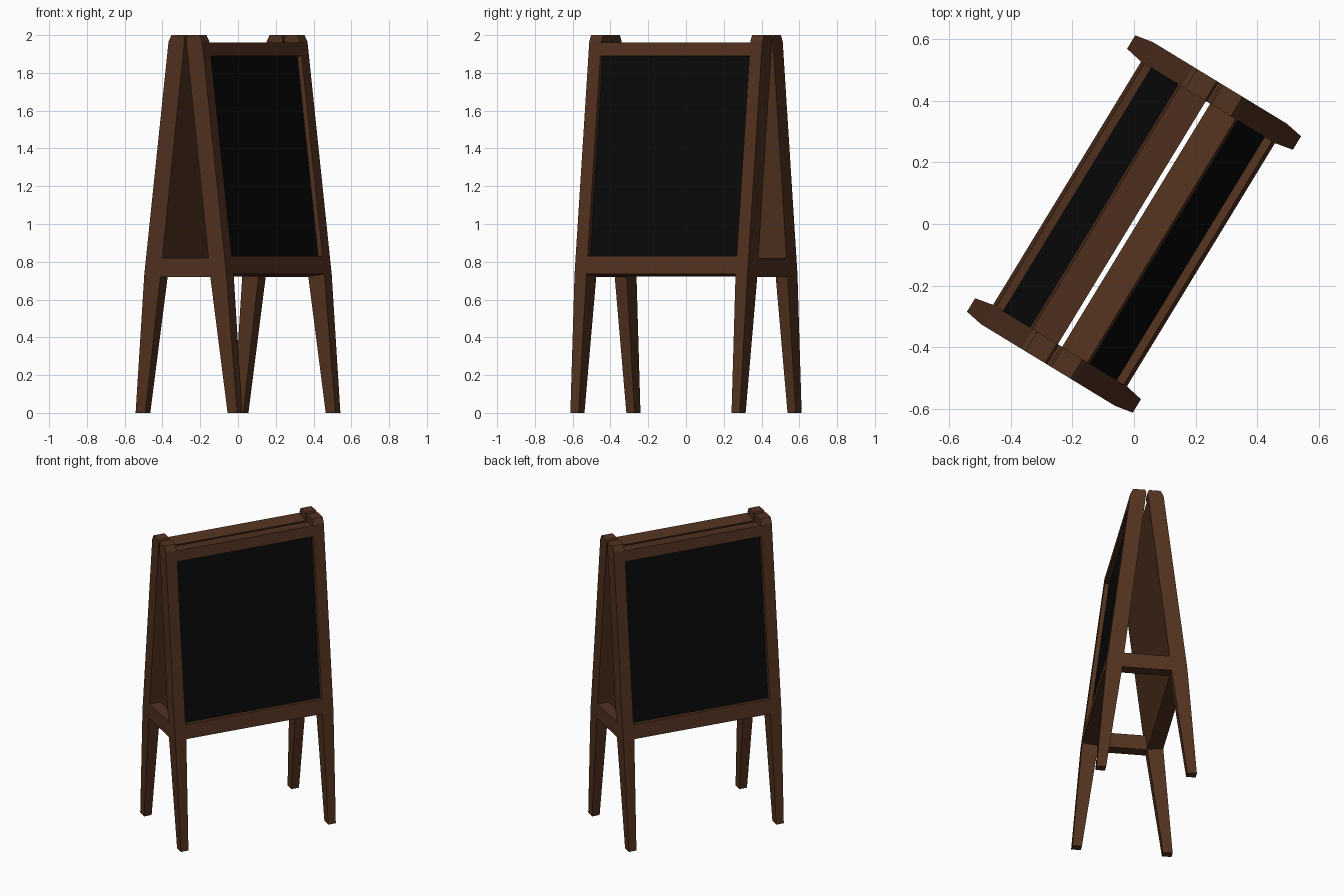
import bpy, bmesh, math

if "Cube" in bpy.data.objects:
    bpy.data.objects.remove(bpy.data.objects["Cube"])

# The sign is turned about z: u runs along its width, v across its depth
ANG = math.atan2(0.854, 0.52)
CA, SA = math.cos(ANG), math.sin(ANG)


def place(u, v, z):
    return (u * CA + v * SA, u * SA - v * CA, z)


def material(name, rgb):
    m = bpy.data.materials.new(name)
    m.diffuse_color = (*rgb, 1)
    m.use_nodes = True
    m.node_tree.nodes["Principled BSDF"].inputs["Base Color"].default_value = m.diffuse_color
    return m


WOOD = material("dark_wood", (0.085, 0.032, 0.014))
BLACK = material("chalkboard_black", (0.003, 0.003, 0.003))


def loft(name, rings, mat):
    """Closed solid through rings of (u, v, z) points."""
    bm = bmesh.new()
    loops = [[bm.verts.new(place(*p)) for p in r] for r in rings]
    n = len(rings[0])
    for a, b in zip(loops, loops[1:]):
        for i in range(n):
            j = (i + 1) % n
            bm.faces.new((a[i], a[j], b[j], b[i]))
    bm.faces.new(loops[0])
    bm.faces.new(loops[-1])
    bmesh.ops.recalc_face_normals(bm, faces=bm.faces)
    me = bpy.data.meshes.new(name)
    bm.to_mesh(me)
    bm.free()
    me.materials.append(mat)
    ob = bpy.data.objects.new(name, me)
    bpy.context.collection.objects.link(ob)


def bar(name, profile, u0, u1, mat, side=1):
    """Profile of (v, z) points extruded along u."""
    loft(name, [[(u, v * side, z) for v, z in profile] for u in (u0, u1)], mat)


def outer(z):
    return 0.1 + (2 - z) * 0.122


def inner(z):
    return 0.003 + (1.99 - z) * 0.1195


U0, U1 = 0.462, 0.536
RECESS = 0.027

# Tapered leg sections: inner v, inner z, outer v, outer z, u range
LEG = [(0.255, 0, 0.315, 0, 0.474, 0.525),
       (inner(0.72), 0.72, outer(0.735), 0.735, U0, U1),
       (0.004, 1.98, outer(1.965), 1.965, U0, U1),
       (0.012, 2.0, 0.086, 2.0, U0, U1)]

for side, sn in ((1, "front"), (-1, "back")):
    for end, en in ((1, "right"), (-1, "left")):
        rings = [[(end * a, side * vi, zi), (end * b, side * vi, zi),
                  (end * b, side * vo, zo), (end * a, side * vo, zo)]
                 for vi, zi, vo, zo, a, b in LEG]
        loft(f"{sn}_leg_{en}", rings, WOOD)

    # Top and bottom rails, cut square to the leaning panel
    for name, lo, hi in (("top_rail", 1.89, 1.96), ("bottom_rail", 0.735, 0.83)):
        prof = [(outer(lo), lo), (outer(hi), hi),
                (inner(hi - 0.013), hi - 0.013), (inner(lo - 0.013), lo - 0.013)]
        bar(f"{sn}_{name}", prof, -U0, U0, WOOD, side)

    # Chalkboard and its wooden backing
    f = RECESS
    g = RECESS + 0.02
    lo, hi = 0.832, 1.892
    bar(f"{sn}_chalkboard",
        [(outer(lo) - f, lo - 0.003), (outer(hi) - f, hi - 0.003),
         (outer(hi) - g, hi - 0.005), (outer(lo) - g, lo - 0.005)],
        -U0, U0, BLACK, side)
    lo, hi = 0.817, 1.877
    bar(f"{sn}_backing",
        [(outer(lo) - g, lo + 0.01), (outer(hi) - g, hi + 0.01),
         (inner(hi), hi), (inner(lo), lo)],
        -U0, U0, WOOD, side)

# Cross rails joining the two leaning frames at each end
for end, en in ((1, "right"), (-1, "left")):
    a, b = inner(0.72), inner(0.82)
    bar(f"cross_rail_{en}", [(-a, 0.72), (a, 0.72), (b, 0.82), (-b, 0.82)],
        end * U0, end * U1, WOOD)
